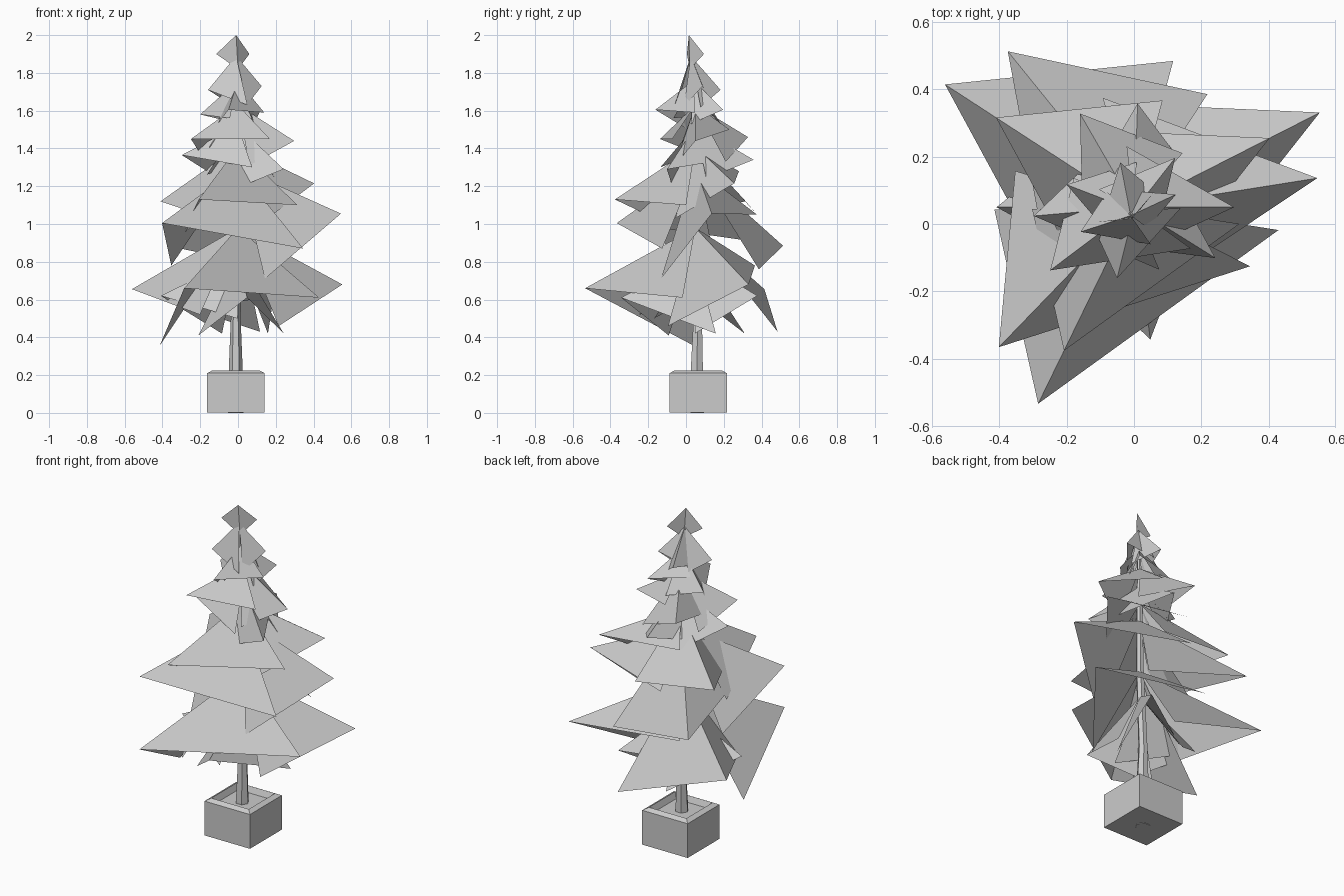
import bpy, bmesh
from math import sin, cos, radians, pi, sqrt

default_cube = bpy.data.objects.get("Cube")
if default_cube:
    bpy.data.objects.remove(default_cube, do_unlink=True)

# One plain grey for the whole model
grey = bpy.data.materials.new("plain_grey")
grey.use_nodes = True
grey.diffuse_color = (0.6, 0.6, 0.6, 1)
grey.node_tree.nodes["Principled BSDF"].inputs["Base Color"].default_value = (0.6, 0.6, 0.6, 1)


def finish(name, bm):
    """Turn a bmesh into a flat shaded object."""
    bmesh.ops.recalc_face_normals(bm, faces=bm.faces)
    mesh = bpy.data.meshes.new(name)
    bm.to_mesh(mesh)
    bm.free()
    mesh.materials.append(grey)
    obj = bpy.data.objects.new(name, mesh)
    bpy.context.collection.objects.link(obj)


def loft(name, sides, turn, rings):
    """Skin regular polygon rings given as (x, y, z, radius), capped at both ends."""
    bm = bmesh.new()
    loops = []
    for x, y, z, r in rings:
        angles = [turn + 2 * pi * i / sides for i in range(sides)]
        loops.append([bm.verts.new((x + r * cos(a), y + r * sin(a), z)) for a in angles])
    for low, high in zip(loops, loops[1:]):
        for i in range(sides):
            j = (i + 1) % sides
            bm.faces.new((low[i], low[j], high[j], high[i]))
    bm.faces.new(loops[0][::-1])
    bm.faces.new(loops[-1])
    finish(name, bm)


# Square pot with a chamfered rim and a sunken soil surface
pot_profile = [(0.152, 0.003), (0.152, 0.21), (0.125, 0.225), (0.11, 0.19)]
loft("pot", 4, pi / 4, [(-0.011, 0.065, z, half * sqrt(2)) for half, z in pot_profile])

# Slightly bent hexagonal trunk
loft("trunk", 6, 0, [
    (-0.012, 0.06, 0, 0.042),
    (-0.012, 0.057, 0.2, 0.038),
    (-0.012, 0.062, 0.5, 0.026),
    (0, 0.05, 1, 0.022),
    (-0.005, 0.04, 1.5, 0.016),
    (-0.01, 0.03, 1.88, 0.006),
])


def folded_leaf(bm, apex, tip, drooping, spread):
    """Two triangles folded along the ridge from apex to tip."""
    top, end, first, second = [bm.verts.new(p) for p in (apex, tip, drooping, spread)]
    bm.faces.new((top, first, end))
    bm.faces.new((top, end, second))


# Shared outline of a layer: three leaves, each with the (angle, reach)
# of its tip, its drooping corner and its spread corner
LEAVES = (
    ((244, 0.65), (181, 0.415), (351, 0.435)),
    ((27, 0.62), (-34, 0.26), (124, 0.38)),
    ((147, 0.67), (75, 0.45), (236, 0.36)),
)


def branch_layer(name, yaw, scale, apex, heights, centre=(0, 0.05), swing=0):
    """Three overlapping leaves on one point; swing turns the second leaf further."""
    bm = bmesh.new()
    for leaf, levels, extra in zip(LEAVES, heights, (0, swing, 0)):
        corners = []
        for (angle, reach), z in zip(leaf, levels):
            a = radians(angle + yaw + extra)
            corners.append((centre[0] + scale * reach * cos(a),
                            centre[1] + scale * reach * sin(a), z))
        folded_leaf(bm, (*centre, apex), *corners)
    finish(name, bm)


# Branch layers from the bottom up
branch_layer("lowest_branches", 33, 0.61, 0.82,
             ((0.61, 0.41, 0.42), (0.62, 0.42, 0.55), (0.62, 0.42, 0.5)))
branch_layer("widest_branches", 0, 1, 0.98,
             ((0.66, 0.355, 0.61), (0.68, 0.46, 0.78), (0.655, 0.43, 0.52)))
branch_layer("lower_middle_branches", -18, 0.89, 1.3,
             ((1.005, 0.78, 0.87), (1.055, 0.71, 1.05), (0.885, 0.76, 0.98)))
branch_layer("middle_branches", 0, 0.73, 1.41,
             ((1.13, 0.93, 1.1), (1.215, 1.03, 1.28), (1.12, 1.06, 1.03)))
branch_layer("upper_middle_branches", -59, 0.46, 1.52,
             ((1.365, 1.24, 1.3), (1.29, 1.19, 1.34), (1.34, 1.24, 1.26)))
branch_layer("upper_branches", -27, 0.48, 1.63,
             ((1.45, 1.34, 1.45), (1.44, 1.31, 1.5), (1.46, 1.33, 1.4)))
branch_layer("high_branches", 12, 0.32, 1.76,
             ((1.605, 1.5, 1.59), (1.605, 1.53, 1.64), (1.58, 1.53, 1.56)), (0, 0.04), 13)
branch_layer("highest_branches", -46, 0.24, 1.89,
             ((1.71, 1.66, 1.63), (1.73, 1.62, 1.7), (1.71, 1.62, 1.68)), (-0.01, 0.025), 44)

# Single folded leaf at the very top
top_leaf = bmesh.new()
folded_leaf(top_leaf, (-0.01, 0.015, 2), (0, 0.02, 1.82), (-0.115, 0.005, 1.9), (0.06, 0.095, 1.9))
finish("top_leaf", top_leaf)
